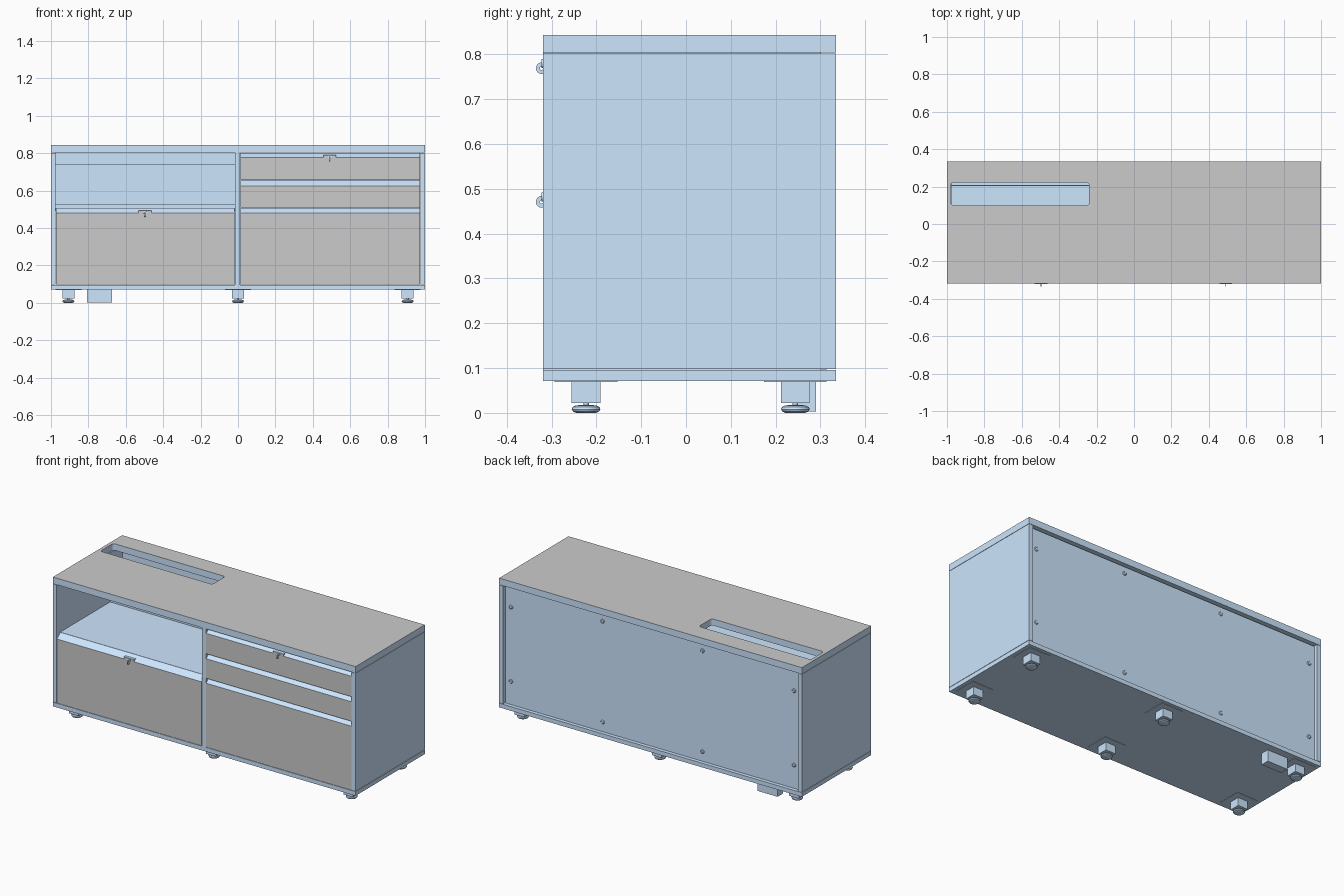
import bpy, bmesh, math
from mathutils import Matrix, Vector

if "Cube" in bpy.data.objects:
    bpy.data.objects.remove(bpy.data.objects["Cube"])

BLUE = bpy.data.materials.new("pale_blue")
BLUE.diffuse_color = (0.61, 0.79, 1.0, 1)
BLUE.use_nodes = True
BLUE.node_tree.nodes["Principled BSDF"].inputs["Base Color"].default_value = BLUE.diffuse_color
GREY = bpy.data.materials.new("grey")
GREY.diffuse_color = (0.8, 0.8, 0.8, 1)
GREY.use_nodes = True
GREY.node_tree.nodes["Principled BSDF"].inputs["Base Color"].default_value = GREY.diffuse_color


def finish(name, bm, smooth=False):
    bmesh.ops.remove_doubles(bm, verts=bm.verts, dist=1e-5)
    bmesh.ops.recalc_face_normals(bm, faces=bm.faces)
    me = bpy.data.meshes.new(name)
    bm.to_mesh(me)
    bm.free()
    me.materials.append(BLUE)
    ob = bpy.data.objects.new(name, me)
    bpy.context.collection.objects.link(ob)
    if smooth:
        bpy.ops.object.select_all(action='DESELECT')
        ob.select_set(True)
        bpy.context.view_layer.objects.active = ob
        bpy.ops.object.shade_smooth_by_angle(angle=math.radians(35))
    return ob


def grey_side(ob, direction):
    """Give the faces pointing in one direction the grey finish."""
    ob.data.materials.clear()
    ob.data.materials.append(BLUE)
    ob.data.materials.append(GREY)
    for p in ob.data.polygons:
        p.material_index = int(p.normal.dot(Vector(direction)) > 0.95)


def box(name, x0, x1, y0, y1, z0, z1, round_z=0):
    bm = bmesh.new()
    bmesh.ops.create_cube(bm, size=1)
    for v in bm.verts:
        v.co = Vector(((x0 + x1) / 2 + v.co.x * (x1 - x0),
                       (y0 + y1) / 2 + v.co.y * (y1 - y0),
                       (z0 + z1) / 2 + v.co.z * (z1 - z0)))
    if round_z:
        edges = [e for e in bm.edges if abs(e.verts[0].co.z - e.verts[1].co.z) > 1e-4]
        bmesh.ops.bevel(bm, geom=edges, offset=round_z, segments=5,
                        affect='EDGES', profile=0.5)
    return finish(name, bm)


def extrude_x(name, profile, x0, x1):
    """Extrude a closed (y, z) profile along x."""
    bm = bmesh.new()
    face = bm.faces.new([bm.verts.new((x0, y, z)) for y, z in profile])
    new = bmesh.ops.extrude_face_region(bm, geom=[face])["geom"]
    verts = [g for g in new if isinstance(g, bmesh.types.BMVert)]
    bmesh.ops.translate(bm, verts=verts, vec=(x1 - x0, 0, 0))
    return finish(name, bm)


def lathe(name, profile, loc, axis='Z', closed=False, steps=24):
    """Spin an (r, height) profile, then turn it to the wanted axis."""
    bm = bmesh.new()
    vs = [bm.verts.new((r, 0, z)) for r, z in profile]
    pairs = list(zip(vs, vs[1:])) + ([(vs[-1], vs[0])] if closed else [])
    edges = [bm.edges.new(p) for p in pairs]
    bmesh.ops.spin(bm, geom=vs + edges, cent=(0, 0, 0), axis=(0, 0, 1),
                   angle=math.tau, steps=steps)
    rot = {'Z': Matrix(), 'X': Matrix.Rotation(math.pi / 2, 4, 'Y'),
           'Y': Matrix.Rotation(-math.pi / 2, 4, 'X')}[axis]
    bm.transform(Matrix.Translation(loc) @ rot)
    return finish(name, bm, True)


FRONT, BACK = -0.319, 0.335

# Carcass panels, with hairline joints above and below the sides
box("base_panel", -1, 1, FRONT, BACK, 0.071, 0.096)
box("left_side_panel", -1, -0.975, FRONT, BACK, 0.098, 0.802)
box("right_side_panel", 0.975, 1, FRONT, BACK, 0.098, 0.802)
box("centre_divider", -0.016, 0.011, FRONT, 0.30, 0.096, 0.804)

# Worktop with rounded cable slot
top = box("worktop", -1, 1, FRONT, BACK, 0.804, 0.843)
cutter = box("slot_cutter", -0.98, -0.24, 0.10, 0.222, 0.75, 0.9, round_z=0.015)
mod = top.modifiers.new("slot", 'BOOLEAN')
mod.operation, mod.solver, mod.object = 'DIFFERENCE', 'EXACT', cutter
bpy.context.view_layer.objects.active = top
bpy.ops.object.modifier_apply(modifier="slot")
bpy.data.objects.remove(cutter)
grey_side(top, (0, 0, 1))

# Open compartment: shelf, inner back and cable tray hung under the worktop
box("open_shelf", -0.975, -0.016, -0.286, 0.30, 0.49, 0.508)
box("compartment_back", -0.975, -0.016, 0.201, 0.208, 0.525, 0.74)
box("compartment_back_lip", -0.975, -0.016, 0.186, 0.208, 0.508, 0.525)
extrude_x("cable_tray", [(-0.10, 0.803), (-0.10, 0.74), (0.208, 0.74), (0.208, 0.765),
                         (0.202, 0.765), (0.202, 0.746), (-0.094, 0.746), (-0.094, 0.803)],
          -0.975, -0.016)

# Recessed back panel and its screws
box("back_panel", -0.972, 0.972, 0.30, 0.315, 0.097, 0.798)
for sx in (-1, 1):
    for x, zs in ((0.935, (0.236, 0.68)), (0.33, (0.155, 0.757))):
        for z in zs:
            lathe("back_screw", [(0, 0), (0.012, 0), (0.012, 0.002), (0.008, 0.005), (0, 0.005)],
                  (sx * x, 0.315, z), 'Y', steps=16)


# Drawer fronts with a sloped finger pull along the top edge
def drawer_front(name, x0, x1, zb, zt, rise, depth=0.034):
    back = FRONT + depth
    ob = extrude_x(name, [(FRONT, zb), (FRONT, zt), (back, zt + rise),
                          (back + 0.004, zt + rise), (back + 0.004, zb)], x0, x1)
    grey_side(ob, (0, -1, 0))


drawer_front("left_drawer_front", -0.973, -0.018, 0.098, 0.48, 0.028)
drawer_front("right_bottom_drawer_front", 0.013, 0.973, 0.098, 0.48, 0.028)
drawer_front("right_middle_drawer_front", 0.013, 0.973, 0.509, 0.626, 0.028)
drawer_front("right_top_drawer_front", 0.013, 0.973, 0.656, 0.778, 0.023)

# Locks with keys
for x, z in ((-0.497, 0.48), (0.49, 0.778)):
    housing = box("lock_housing", x - 0.034, x + 0.034, FRONT - 0.0005, -0.295,
                  z - 0.004, z + 0.013)
    grey_side(housing, (0, -1, 0))
    lathe("lock_cylinder", [(0, -0.003), (0.01, -0.003), (0.011, 0.01), (0, 0.01)],
          (x, FRONT, z + 0.002), 'Y', steps=20)
    lathe("key_bow", [(0.004, -0.002), (0.013, -0.002), (0.013, 0.002), (0.004, 0.002)],
          (x, -0.322, z - 0.009), 'X', closed=True, steps=20)

# Adjustable feet: plate, square block, stem and rounded pad
pad = [(0, 0), (0.022, 0), (0.029, 0.003), (0.032, 0.008), (0.030, 0.013),
       (0.024, 0.016), (0.012, 0.018), (0.006, 0.018), (0.006, 0.024), (0, 0.024)]
for x in (-0.907, 0, 0.907):
    for y in (-0.223, 0.244):
        box("foot_plate", x - 0.07, x + 0.07, y - 0.07, y + 0.07, 0.069, 0.071)
        box("foot_block", x - 0.032, x + 0.032, y - 0.032, y + 0.032, 0.022, 0.069)
        lathe("foot_pad", pad, (x, y, 0))

# Cable outlet under the base
box("cable_outlet", -0.808, -0.674, 0.24, 0.29, 0.003, 0.071)
